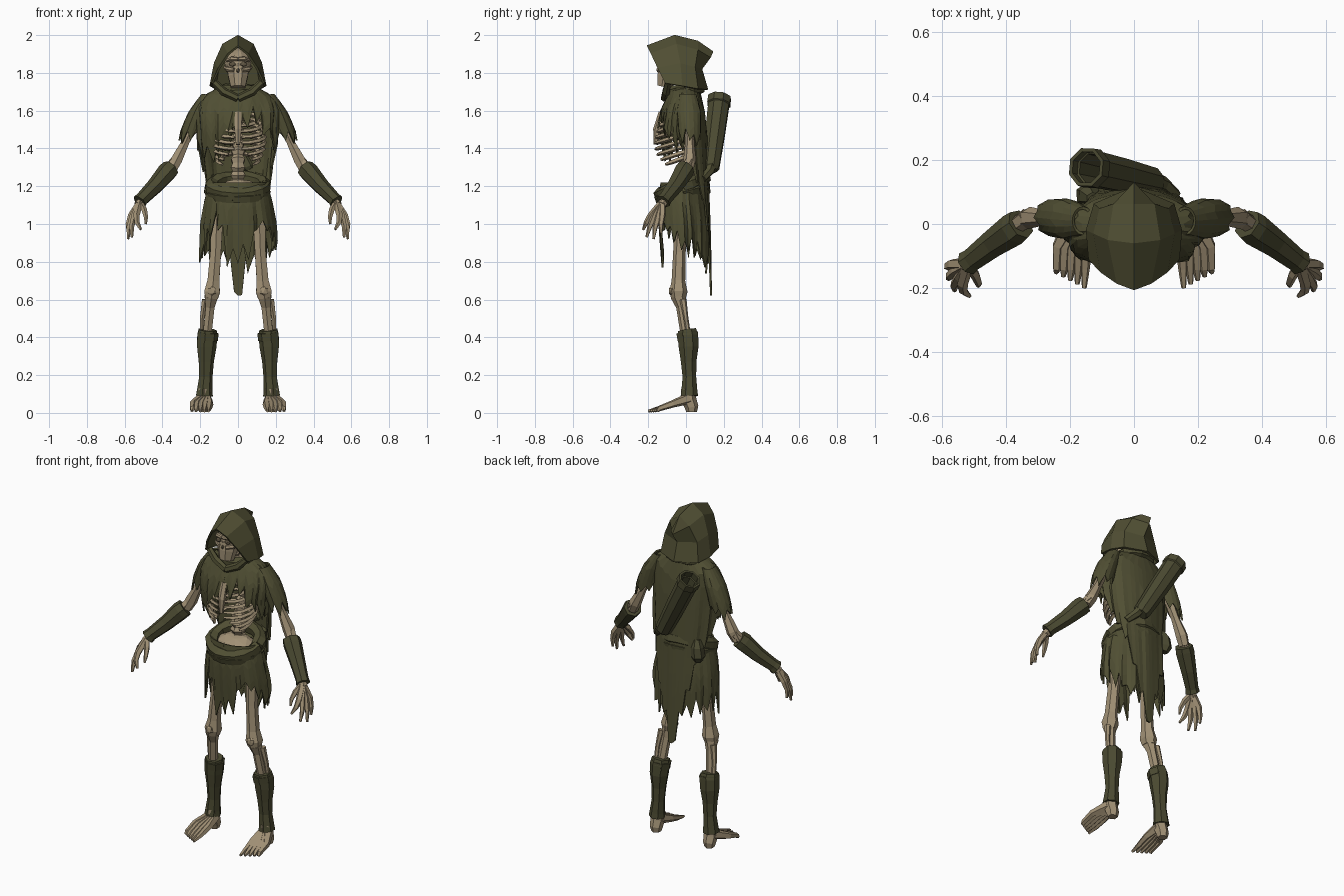
import bpy, bmesh, math, random
from mathutils import Vector, Matrix

random.seed(4)
default = bpy.data.objects.get("Cube")
if default:
    bpy.data.objects.remove(default)


def material(name, rgb):
    mat = bpy.data.materials.new(name)
    mat.use_nodes = True
    color = (*rgb, 1)
    mat.diffuse_color = color
    bsdf = mat.node_tree.nodes["Principled BSDF"]
    bsdf.inputs["Base Color"].default_value = color
    bsdf.inputs["Roughness"].default_value = 0.9
    return mat


CLOTH = material("olive cloth", (0.08, 0.077, 0.033))
WRAP = material("dark olive leather", (0.07, 0.068, 0.031))
BONE = material("aged bone", (0.36, 0.285, 0.18))
HOLLOW = material("shaded bone", (0.12, 0.095, 0.058))


def finish(bm, name, mat, mirror=False, solid=0):
    """Turn a bmesh into a flat shaded object with one material."""
    bmesh.ops.recalc_face_normals(bm, faces=bm.faces)
    mesh = bpy.data.meshes.new(name)
    bm.to_mesh(mesh)
    bm.free()
    mesh.materials.append(mat)
    obj = bpy.data.objects.new(name, mesh)
    bpy.context.collection.objects.link(obj)
    if mirror:
        obj.modifiers.new("both sides", "MIRROR")
    if solid:
        mod = obj.modifiers.new("thickness", "SOLIDIFY")
        mod.thickness, mod.offset = solid, 0
    return obj


def skin(bm, rows, closed):
    """Bridge rows of vertices with quads."""
    for a, b in zip(rows, rows[1:]):
        n = len(a)
        for i in range(n if closed else n - 1):
            j = (i + 1) % n
            bm.faces.new((a[i], a[j], b[j], b[i]))


def tube(bm, pts, radii, sides=6, cap_end=True):
    """Low-poly tube through points, one radius for each point."""
    pts = [Vector(p) for p in pts]
    normal, rows = None, []
    for i, p in enumerate(pts):
        d = (pts[min(i + 1, len(pts) - 1)] - pts[max(i - 1, 0)]).normalized()
        normal = normal or (d.orthogonal() if abs(d.z) < .9 else Vector((1, 0, 0)))
        normal = (normal - d * normal.dot(d)).normalized()
        side = d.cross(normal)
        angles = [math.tau * (k + .5) / sides for k in range(sides)]
        rows.append([bm.verts.new(p + radii[i] * (normal * math.cos(a) + side * math.sin(a)))
                     for a in angles])
    skin(bm, rows, True)
    bm.faces.new(rows[0])
    if cap_end:
        bm.faces.new(rows[-1])


def part(name, pts, radii, mat, mirror=False, sides=6):
    bm = bmesh.new()
    tube(bm, pts, radii, sides)
    return finish(bm, name, mat, mirror)


def blob(name, center, size, mat, mirror=False, detail=2):
    bm = bmesh.new()
    bmesh.ops.create_icosphere(bm, subdivisions=detail, radius=1,
                               matrix=Matrix.LocRotScale(center, None, size))
    return finish(bm, name, mat, mirror)


def lookup(table, key):
    """Linear interpolation in a table sorted by its first column."""
    for a, b in zip(table, table[1:]):
        if key <= b[0]:
            t = max(0, (key - a[0]) / (b[0] - a[0]))
            return [u + (v - u) * t for u, v in zip(a[1:], b[1:])]
    return list(table[-1][1:])


def ragged(name, profile, hem, cols, rows, notch, mirror=False):
    """Hanging cloth: profile is (z, cx, cy, rx, ry), hem is (degrees, z)."""
    bm = bmesh.new()
    grid = []
    start, end, top = hem[0][0], hem[-1][0], profile[-1][0]
    for i in range(cols + 1):
        deg = start + (end - start) * i / cols
        a = math.radians(deg)
        low = lookup(hem, deg)[0]
        low += random.uniform(.5, 1.3) * notch if i % 2 else random.uniform(-.4, .2) * notch
        fold = random.uniform(-.08, .06)
        column = []
        for j in range(rows + 1):
            z = top + (low - top) * j / rows
            cx, cy, rx, ry = lookup(profile, z)
            k = 1 + fold * j / rows
            column.append(bm.verts.new((cx + rx * k * math.cos(a), cy + ry * k * math.sin(a), z)))
        grid.append(column)
    skin(bm, grid, False)
    return finish(bm, name, CLOTH, mirror, .009)


def loop(rx, ry, cy, z, tilt, n=14):
    angles = [math.tau * i / n for i in range(n + 1)]
    return [(rx * math.cos(a), cy + ry * math.sin(a), z + tilt * math.sin(a)) for a in angles]


# Hood: half arches from the face opening to the back seam, apex first
arches = [
    [(0, -.205, 1.94), (.05, -.185, 1.9), (.1, -.15, 1.825), (.137, -.11, 1.745)],
    [(0, -.06, 1.995), (.078, -.05, 1.95), (.122, -.03, 1.85), (.145, -.02, 1.73)],
    [(0, .06, 1.965), (.06, .06, 1.92), (.104, .045, 1.83), (.122, .06, 1.715)],
    [(0, .14, 1.91), (0, .125, 1.88), (0, .08, 1.82), (0, .112, 1.71)],
]
bm = bmesh.new()
skin(bm, [[bm.verts.new(p) for p in arch] for arch in arches], False)
finish(bm, "hood", CLOTH, True, .012)
part("hood_lip", [(.125, -.095, 1.75), (.075, -.105, 1.7), (0, -.115, 1.665)], [.018, .022, .02], CLOTH, True)
part("cowl", loop(.1, .08, -.005, 1.705, .01), [.024, .03] * 7 + [.024], CLOTH)

# Skull
blob("cranium", (0, -.05, 1.85), (.074, .1, .082), BONE)
part("jaw", [(0, -.085, 1.83), (0, -.1, 1.78), (0, -.112, 1.725)], [.064, .056, .042], BONE, sides=8)
part("cheekbone", [(.02, -.148, 1.815), (.055, -.12, 1.82), (.068, -.06, 1.83)], [.012, .014, .01], BONE, True)
part("brow", [(0, -.152, 1.872), (.035, -.145, 1.875), (.06, -.115, 1.865)], [.01, .013, .008], BONE, True)
blob("eye_socket", (.03, -.143, 1.847), (.02, .009, .015), HOLLOW, True, 1)
blob("nose_socket", (0, -.148, 1.813), (.01, .008, .014), HOLLOW, False, 1)

# Spine with alternating vertebra widths, heavier at the loins
curve = [(1.16, .01, .036), (1.32, .0, .032), (1.45, .055, .022), (1.6, .05, .02), (1.76, -.03, .02)]
bm = bmesh.new()
heights = [1.16 + .6 * i / 30 for i in range(31)]
tube(bm, [(0, lookup(curve, z)[0], z) for z in heights],
     [lookup(curve, z)[1] + .012 * (i % 2) for i, z in enumerate(heights)])
finish(bm, "spine", BONE)

# Rib cage
bm = bmesh.new()
for k in range(8):
    swell = math.sin(math.pi * (k + 1) / 9)
    last = -82 + max(0, k - 4) * 14
    pts = []
    for i in range(9):
        a = math.radians(90 + (last - 90) * i / 8)
        pts.append(((.09 + .052 * swell) * math.cos(a), -.045 + (.085 + .033 * swell) * math.sin(a),
                    1.59 - .031 * k - .035 * (1 - math.sin(a))))
    tube(bm, pts, [.009, .01, .011, .012, .012, .012, .012, .011, .008], 4)
finish(bm, "ribs", BONE, True)
part("breastbone", [(0, -.125, 1.59), (0, -.152, 1.5), (0, -.16, 1.42)], [.02, .022, .012], BONE)
blob("pelvis", (0, -.01, 1.16), (.13, .09, .08), BONE)
part("collarbone", [(.01, -.1, 1.6), (.1, -.085, 1.62), (.2, 0, 1.61)], [.012] * 3, BONE, True)

# Arms
part("upper_arm", [(.2, .015, 1.62), (.22, .015, 1.56), (.28, .02, 1.43), (.325, .02, 1.34), (.35, .01, 1.29)],
     [.035, .026, .024, .034, .03], BONE, True)
part("forearm", [(.335, .02, 1.33), (.43, -.05, 1.21), (.53, -.13, 1.1)], [.03, .024, .024], BONE, True)
part("bracer", [(.355, .0, 1.295), (.375, -.015, 1.275), (.44, -.06, 1.2), (.505, -.11, 1.135), (.52, -.122, 1.118)],
     [.05, .053, .044, .037, .041], WRAP, True, 7)

# Hands: four fingers and a thumb
bm = bmesh.new()
wrist = Vector((.52, -.125, 1.115))
tips = [(.515, -.226, .97), (.562, -.208, .93), (.582, -.172, .92), (.582, -.132, .95)]
for f, tip in enumerate(tips):
    knuckle = Vector((.538 + .01 * f, -.186 + .02 * f, 1.045))
    bend = knuckle.lerp(Vector(tip), .5) + Vector((.008, -.004, 0))
    tube(bm, [wrist, knuckle, bend, tip], [.02, .018, .014, .007], 5)
tube(bm, [wrist, (.497, -.16, 1.075), (.487, -.185, 1.035), (.488, -.195, 1.0)], [.016, .016, .012, .006], 5)
finish(bm, "hands", BONE, True)

# Legs
part("thigh_bone", [(.1, 0, 1.13), (.112, -.02, 1.03), (.118, -.035, .85), (.13, -.04, .7), (.137, -.04, .64), (.14, -.04, .605)],
     [.045, .038, .033, .036, .048, .038], BONE, True)
blob("kneecap", (.138, -.075, .645), (.025, .018, .03), BONE, True, 1)
part("shin_bone", [(.142, -.04, .615), (.148, -.025, .56), (.165, .0, .4)], [.04, .027, .026], BONE, True)
part("calf_bone", [(.175, -.015, .6), (.19, .0, .5), (.192, .015, .4)], [.018, .013, .013], BONE, True)
part("leg_wrap", [(.163, .005, .44), (.165, .01, .41), (.168, .014, .35), (.17, .014, .27), (.172, .018, .19), (.178, .018, .12), (.18, .018, .09)],
     [.05, .056, .054, .042, .037, .043, .047], WRAP, True, 7)
part("wrap_cuff", [(.16, .006, .425), (.163, .01, .385)], [.058, .056], WRAP, True, 7)

# Feet: heel and five fanned toes
bm = bmesh.new()
tube(bm, [(.178, .01, .13), (.178, .015, .07), (.178, .03, .03), (.178, .03, .004)], [.036, .04, .036, .028], 6)
for t in range(5):
    x = .15 + .022 * t
    reach = -.2 + .012 * t
    tube(bm, [(.165 + .007 * t, .01, .075), (x, -.07, .048), (x + .003, -.14, .024), (x + .006, reach, .01)],
         [.03, .02, .015, .008], 5)
finish(bm, "feet", BONE, True)

# Mantle that runs into the long torn cloak at the back
mantle_shape = [(.5, 0, .1, .17, .035), (.95, 0, .06, .175, .068), (1.2, 0, .015, .18, .103),
                (1.35, 0, -.005, .2, .118), (1.5, 0, -.025, .208, .133), (1.6, 0, -.02, .215, .115),
                (1.67, 0, -.005, .19, .095), (1.705, 0, -.005, .13, .085), (1.73, 0, -.005, .08, .07)]
mantle_hem = [(-90, 1.48), (-78, 1.53), (-58, 1.53), (-42, 1.47), (-20, 1.4), (0, 1.38), (18, 1.25),
              (45, 1.08), (62, .88), (90, .57), (118, .88), (135, 1.08), (162, 1.24), (180, 1.38),
              (202, 1.38), (222, 1.34), (240, 1.34), (256, 1.4), (270, 1.48)]
ragged("mantle", mantle_shape, mantle_hem, 50, 8, .07)

# Torn shoulder sleeves
ragged("sleeves", [(1.4, .26, .02, .06, .05), (1.5, .24, .02, .06, .055), (1.6, .205, .015, .05, .06), (1.685, .16, .01, .03, .04)],
       [(-180, 1.5), (-90, 1.46), (0, 1.43), (90, 1.44), (180, 1.5)], 16, 5, .06, True)

# Skirt
ragged("skirt", [(.7, 0, 0, .2, .12), (1, 0, -.01, .195, .132), (1.12, 0, -.02, .175, .125), (1.22, 0, -.02, .15, .11)],
       [(-90, .78), (-70, .8), (-58, .98), (-40, .95), (-15, .87), (45, .8), (70, .74), (90, .85), (112, .76),
        (135, .82), (180, .85), (198, .8), (222, .95), (240, 1), (252, .78), (270, .78)], 44, 6, .08)

# Belt roll and pouch
part("belt", loop(.14, .115, -.02, 1.2, .045, 18), [.036, .041, .034] * 6 + [.036], CLOTH)
part("belt_sash", loop(.145, .12, -.02, 1.165, .03, 16), [.03] * 17, CLOTH, sides=5)
part("pouch", [(-.13, .08, 1.26), (-.14, .09, 1.22), (-.145, .09, 1.17), (-.14, .085, 1.14)], [.02, .035, .04, .025], WRAP)

# Quiver across the back
bm = bmesh.new()
foot, mouth = Vector((.06, .13, 1.29)), Vector((-.15, .178, 1.67))
steps = [0, .03, .5, .9, .91, 1]
tube(bm, [foot.lerp(mouth, s) for s in steps], [.034, .042, .05, .054, .06, .058], 8, cap_end=False)
finish(bm, "quiver", WRAP, False, .012)
part("quiver_strap", [(.05, .14, 1.34), (.09, .125, 1.28), (.13, .09, 1.24)], [.03, .025, .02], CLOTH)
